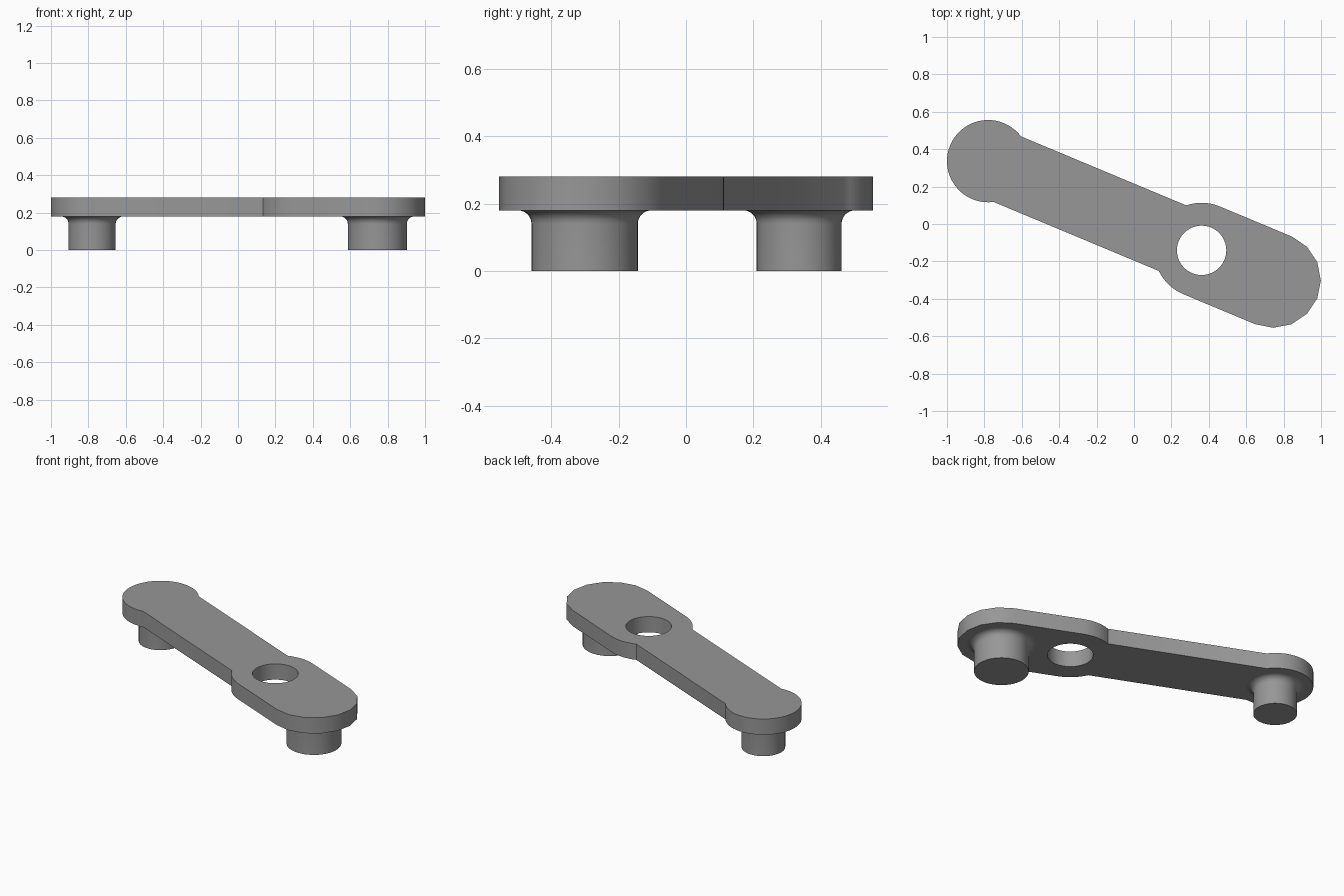
import bpy, bmesh, math
from mathutils import Vector

if "Cube" in bpy.data.objects:
    bpy.data.objects.remove(bpy.data.objects["Cube"])

SMALL_END = Vector((-0.78, 0.336))
LARGE_END = Vector((0.745, -0.301))
Z0, Z1 = 0.18, 0.28            # plate underside and top
R_SMALL, R_LARGE, R_HOLE, HALF_BAR = 0.22, 0.254, 0.132, 0.19

axis = LARGE_END - SMALL_END
length = axis.length
tilt = math.atan2(axis.y, axis.x)
hole_u = 1.237                 # hole position along the arm

grey = bpy.data.materials.new("grey_metal")
grey.diffuse_color = (0.31, 0.31, 0.31, 1)
grey.use_nodes = True
grey.node_tree.nodes["Principled BSDF"].inputs["Base Color"].default_value = grey.diffuse_color


def finish(name, bm):
    bmesh.ops.recalc_face_normals(bm, faces=bm.faces)
    mesh = bpy.data.meshes.new(name)
    bm.to_mesh(mesh)
    bm.free()
    mesh.materials.append(grey)
    obj = bpy.data.objects.new(name, mesh)
    bpy.context.collection.objects.link(obj)
    return obj


def smooth(obj):
    bpy.ops.object.select_all(action='DESELECT')
    obj.select_set(True)
    bpy.context.view_layer.objects.active = obj
    bpy.ops.object.shade_smooth_by_angle(angle=math.radians(35))


def arc(u, r, a0, a1, n):
    angles = [math.radians(a0 + (a1 - a0) * i / n) for i in range(n + 1)]
    return [(u + r * math.cos(a), r * math.sin(a)) for a in angles]


def prism(name, points, z0, z1):
    bm = bmesh.new()
    face = bm.faces.new([bm.verts.new((u, v, z0)) for u, v in points])
    out = bmesh.ops.extrude_face_region(bm, geom=[face])
    top = [g for g in out["geom"] if isinstance(g, bmesh.types.BMVert)]
    bmesh.ops.translate(bm, vec=(0, 0, z1 - z0), verts=top)
    obj = finish(name, bm)
    obj.location = (*SMALL_END, 0)
    obj.rotation_euler.z = tilt
    return obj


# Arm plate: faceted large end, boss around the hole, straight bar, round small end
boss = math.degrees(math.asin(HALF_BAR / R_LARGE))
small = math.degrees(math.asin(HALF_BAR / R_SMALL))
outline = (arc(length, R_LARGE, -90, 90, 8)
           + arc(hole_u, R_LARGE, 90, 180 - boss, 8)
           + arc(0, R_SMALL, small, 360 - small, 40)
           + arc(hole_u, R_LARGE, 180 + boss, 270, 8))
plate = prism("arm_plate", outline, Z0, Z1)

# Through hole
cutter = prism("hole_cutter", arc(hole_u, R_HOLE, 0, 360, 64)[:-1], 0.1, 0.4)
cut = plate.modifiers.new("hole", 'BOOLEAN')
cut.operation = 'DIFFERENCE'
cut.solver = 'EXACT'
cut.object = cutter
bpy.context.view_layer.objects.active = plate
bpy.ops.object.modifier_apply(modifier=cut.name)
bpy.data.objects.remove(cutter)
smooth(plate)


# Pegs with a fillet where they meet the plate
def peg(name, centre, r, fillet=0.04):
    profile = [(0, 0), (r, 0)]
    for i in range(9):
        a = math.pi / 2 * i / 8
        profile.append((r + fillet * (1 - math.cos(a)), Z0 - fillet * (1 - math.sin(a))))
    bm = bmesh.new()
    verts = [bm.verts.new((x, 0, z)) for x, z in profile]
    edges = [bm.edges.new(p) for p in zip(verts, verts[1:])]
    bmesh.ops.spin(bm, geom=verts + edges, cent=(0, 0, 0), axis=(0, 0, 1),
                   angle=math.tau, steps=48, use_duplicate=False)
    bmesh.ops.remove_doubles(bm, verts=bm.verts, dist=1e-5)
    obj = finish(name, bm)
    # the open top sits against the plate, so point the normals outward explicitly
    base = min(obj.data.polygons, key=lambda p: p.center.z)
    if base.normal.z > 0:
        obj.data.flip_normals()
    obj.location = (*centre, 0)
    smooth(obj)


peg("small_peg", SMALL_END, 0.126)
peg("large_peg", LARGE_END, 0.158)
